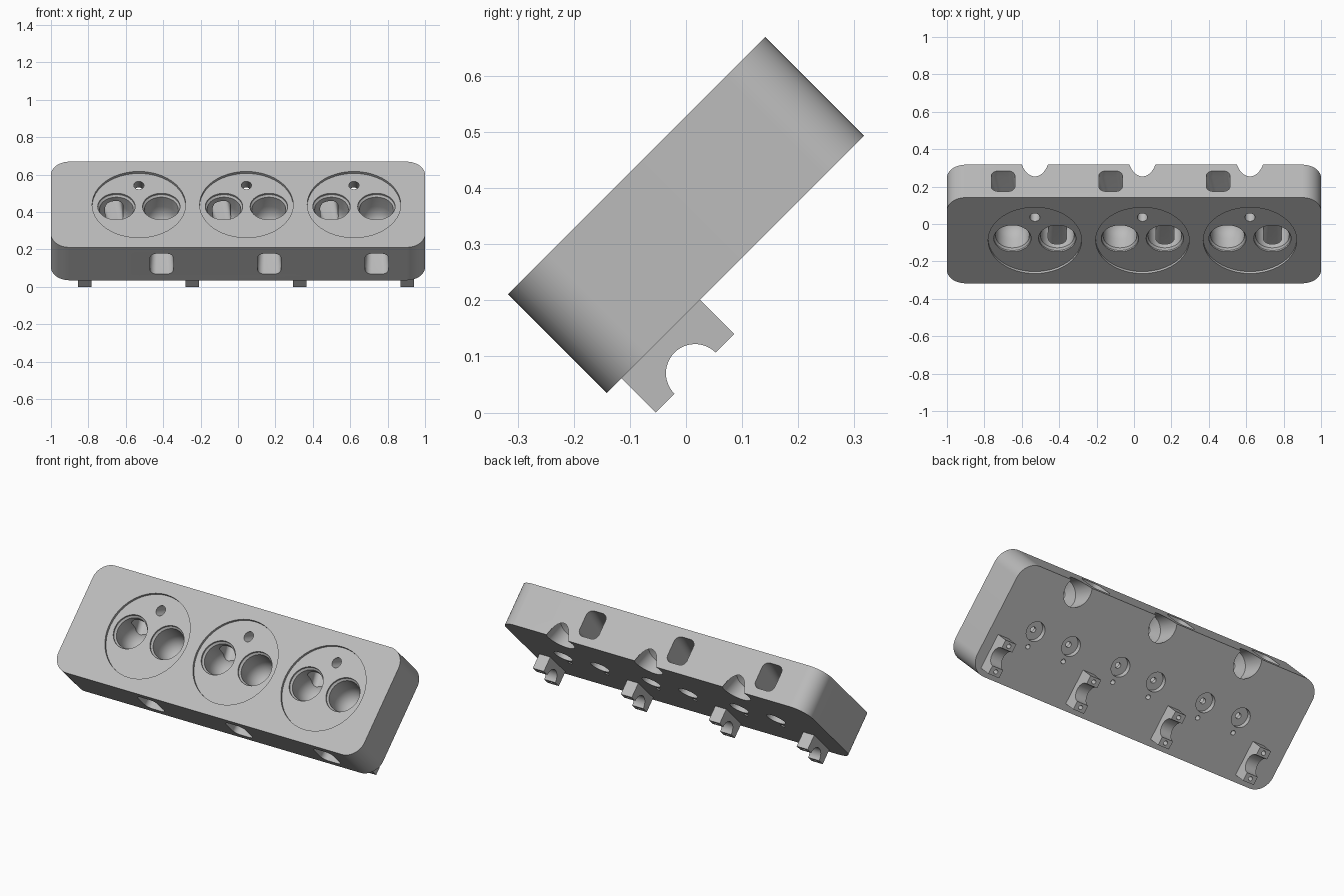
import bpy, bmesh
from math import pi, sin, cos, sqrt
from mathutils import Matrix, Vector

cube = bpy.data.objects.get("Cube")
if cube:
    bpy.data.objects.remove(cube, do_unlink=True)

metal = bpy.data.materials.new("grey metal")
metal.use_nodes = True
GREY = (0.5, 0.5, 0.5, 1)
metal.diffuse_color = GREY
metal.node_tree.nodes["Principled BSDF"].inputs["Base Color"].default_value = GREY

# Head block is modelled flat, then tilted as a whole
LENGTH, HALF_W, HALF_T = 1.0, 0.324, 0.1245
CAP_BOTTOM, CAP_Y, CAP_HALF = -0.211, -0.188, 0.099
PITCH, FIRST = 0.575, -0.53
CYLINDERS = [FIRST + PITCH * i for i in range(3)]
TILT = (Matrix.Translation((0, 0, sqrt(0.5) * (CAP_HALF - CAP_Y - CAP_BOTTOM)))
        @ Matrix.Rotation(pi / 4, 4, 'X'))


def loft(bm, rings):
    """Skin a list of equal point rings and cap both ends."""
    loops = [[bm.verts.new(p) for p in ring] for ring in rings]
    n = len(loops[0])
    for a, b in zip(loops, loops[1:]):
        for i in range(n):
            j = (i + 1) % n
            bm.faces.new((a[i], a[j], b[j], b[i]))
    bm.faces.new(loops[0])
    bm.faces.new(loops[-1])


def lathe(bm, profile, matrix, seg=48):
    """Turn (radius, height) pairs round the matrix's z axis."""
    loft(bm, [[matrix @ Vector((r * cos(2 * pi * i / seg), r * sin(2 * pi * i / seg), z))
               for i in range(seg)] for r, z in profile])


def rounded_rect(hx, hy, r, seg=10):
    pts = []
    for k, (sx, sy) in enumerate(((1, 1), (-1, 1), (-1, -1), (1, -1))):
        for i in range(seg + 1):
            a = pi / 2 * (k + i / seg)
            pts.append((sx * (hx - r) + r * cos(a), sy * (hy - r) + r * sin(a)))
    return pts


def make_object(name, bm):
    bmesh.ops.recalc_face_normals(bm, faces=bm.faces)
    mesh = bpy.data.meshes.new(name)
    bm.to_mesh(mesh)
    bm.free()
    mesh.materials.append(metal)
    obj = bpy.data.objects.new(name, mesh)
    bpy.context.collection.objects.link(obj)
    return obj


def cut(obj, bm):
    """Subtract a set of separate solids from the object."""
    tool = make_object("cutter", bm)
    tool.hide_render = True
    mod = obj.modifiers.new("cut", 'BOOLEAN')
    mod.operation = 'DIFFERENCE'
    mod.solver = 'EXACT'
    mod.object = tool
    bpy.context.view_layer.objects.active = obj
    bpy.ops.object.modifier_apply(modifier=mod.name)
    bpy.data.objects.remove(tool, do_unlink=True)


def cut_lathed(obj, profile, matrices):
    bm = bmesh.new()
    for m in matrices:
        lathe(bm, profile, m)
    cut(obj, bm)


def finish(obj):
    obj.data.transform(TILT)
    bpy.ops.object.select_all(action='DESELECT')
    obj.select_set(True)
    bpy.context.view_layer.objects.active = obj
    bpy.ops.object.shade_smooth_by_angle(angle=pi / 6)


def at(x, y, z=0):
    return Matrix.Translation((x, y, z))


# Head block with rounded vertical corners
bm = bmesh.new()
outline = rounded_rect(LENGTH, HALF_W, 0.1, 16)
loft(bm, [[Vector((x, y, z)) for x, y in outline] for z in (-HALF_T, HALF_T)])
head = make_object("head_block", bm)

# Shallow round combustion chambers
FLOOR = HALF_T - 0.015
cut_lathed(head, [(0.25, FLOOR), (0.25, 0.2)], [at(x, 0) for x in CYLINDERS])

# Valve bowls with seats
valves = [at(x + s * 0.12, 0) for x in CYLINDERS for s in (-1, 1)]
cut_lathed(head, [(0.02, -0.074), (0.05, -0.065), (0.075, -0.04), (0.087, -0.01),
                  (0.09, 0.02), (0.09, 0.09), (0.1, 0.1), (0.1, 0.16)], valves)

# Ports running from the bowls to the long sides
for side, valve_x, port_x in ((1, -0.12, -0.17), (-1, 0.12, 0.122)):
    bm = bmesh.new()
    for x in CYLINDERS:
        rings = []
        for px, y, size in ((valve_x, 0, 0.7), (port_x, 0.28, 1), (port_x, 0.36, 1)):
            rings.append([Vector((x + px + u, side * y, v)) for u, v in
                          rounded_rect(0.063 * size, 0.077 * size, 0.036 * size)])
        loft(bm, rings)
    cut(head, bm)

# Spring seats and valve guides underneath
cut_lathed(head, [(0.016, 0.0), (0.016, -0.096), (0.055, -0.096), (0.055, -0.17)], valves)

# Small oil holes beside the spring seats
cut_lathed(head, [(0.013, -0.09), (0.013, -0.17)],
           [m @ at(0, -0.088) for m in valves])

# Slanted plug holes opening into wide wells at the lower edge
slant = Vector((0, 0.12, -0.235)).to_track_quat('Z', 'Y').to_matrix().to_4x4()
cut_lathed(head, [(0.027, -0.05), (0.027, 0.12), (0.08, 0.14), (0.08, 0.38)],
           [at(x, 0.16, FLOOR) @ slant for x in CYLINDERS])
finish(head)

# Camshaft bearing saddles
R = 0.052
section = [(CAP_Y - CAP_HALF, -0.12), (CAP_Y - CAP_HALF, CAP_BOTTOM)]
section += [(CAP_Y - R * cos(pi * i / 24), CAP_BOTTOM + R * sin(pi * i / 24)) for i in range(25)]
section += [(CAP_Y + CAP_HALF, CAP_BOTTOM), (CAP_Y + CAP_HALF, -0.12)]
for i in range(4):
    x = -0.82 + PITCH * i
    bm = bmesh.new()
    loft(bm, [[Vector((x + dx, y, z)) for y, z in section] for dx in (-0.036, 0.036)])
    saddle = make_object("bearing_saddle_%d" % (i + 1), bm)
    cut_lathed(saddle, [(0.012, -0.14), (0.012, -0.25)],
               [at(x, CAP_Y + s * 0.075) for s in (-1, 1)])
    finish(saddle)
